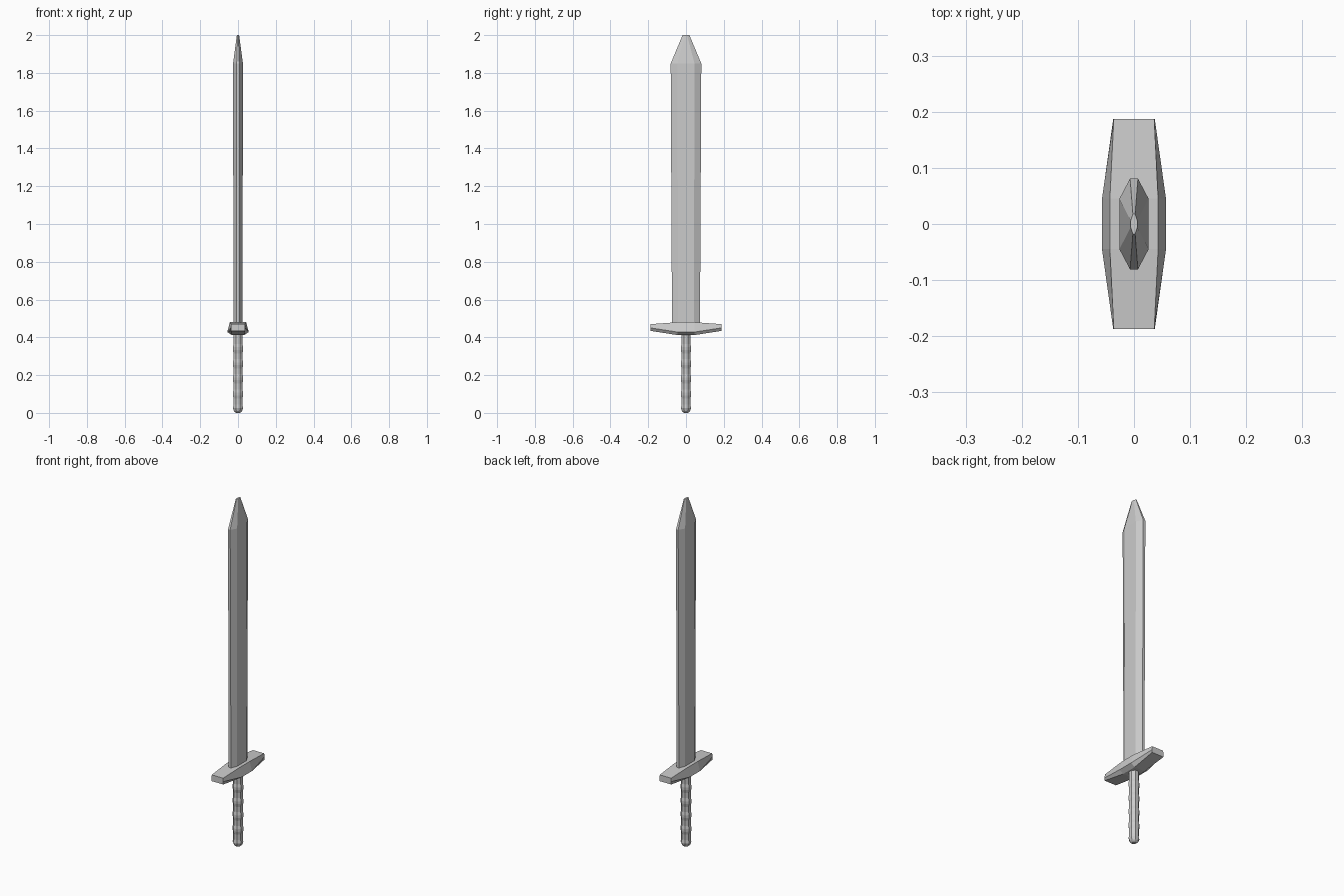
import bpy, bmesh, math

if "Cube" in bpy.data.objects:
    bpy.data.objects.remove(bpy.data.objects["Cube"])


def loft(name, sections):
    """Skin a list of equal-length closed sections and cap both ends."""
    bm = bmesh.new()
    rings = [[bm.verts.new(p) for p in s] for s in sections]
    n = len(rings[0])
    for a, b in zip(rings, rings[1:]):
        for i in range(n):
            j = (i + 1) % n
            bm.faces.new((a[i], a[j], b[j], b[i]))
    bm.faces.new(rings[0][::-1])
    bm.faces.new(rings[-1])
    bmesh.ops.remove_doubles(bm, verts=bm.verts, dist=0.0002)
    bmesh.ops.recalc_face_normals(bm, faces=bm.faces)
    mesh = bpy.data.meshes.new(name)
    bm.to_mesh(mesh)
    bm.free()
    obj = bpy.data.objects.new(name, mesh)
    bpy.context.collection.objects.link(obj)
    return obj


# Blade: flat ten-sided section with bevelled edges, tapering to a small blunt tip
def blade_section(z, thick, flat, edge_thick, edge):
    half = [(edge_thick, -edge), (thick, -flat), (thick, 0), (thick, flat), (edge_thick, edge)]
    return [(x, y, z) for x, y in half] + [(-x, -y, z) for x, y in half]


loft("blade", [
    blade_section(0.46, 0.024, 0.042, 0.007, 0.074),
    blade_section(1.85, 0.026, 0.045, 0.007, 0.081),
    blade_section(2.00, 0.006, 0.006, 0.002, 0.018),
])


# Guard: six-sided section lofted sideways, thick in the middle and thin at the ends
def guard_section(y, top, mid, low):
    half = [top, mid, low]
    return [(x, y, z) for x, z in half] + [(-x, y, z) for x, z in half[::-1]]


end = ((0.036, 0.470), (0.037, 0.450), (0.037, 0.434))
middle = ((0.043, 0.480), (0.057, 0.428), (0.033, 0.412))
loft("guard", [
    guard_section(-0.187, *end),
    guard_section(-0.045, *middle),
    guard_section(0.045, *middle),
    guard_section(0.187, *end),
])


# Grip: octagonal, gently rippled, with a rounded butt
def grip_section(z, r):
    k = r / math.cos(math.pi / 8)
    return [(k * math.cos(a), k * math.sin(a), z)
            for a in (math.pi / 8 + i * math.pi / 4 for i in range(8))]


profile = [(0.0, 0.011), (0.009, 0.021), (0.025, 0.0265), (0.045, 0.0235)]
for i in range(4):
    z = 0.075 + i * 0.08
    profile += [(z, 0.0235), (z + 0.018, 0.027), (z + 0.033, 0.027), (z + 0.05, 0.0235)]
profile.append((0.43, 0.0235))
loft("grip", [grip_section(z, r) for z, r in profile])
